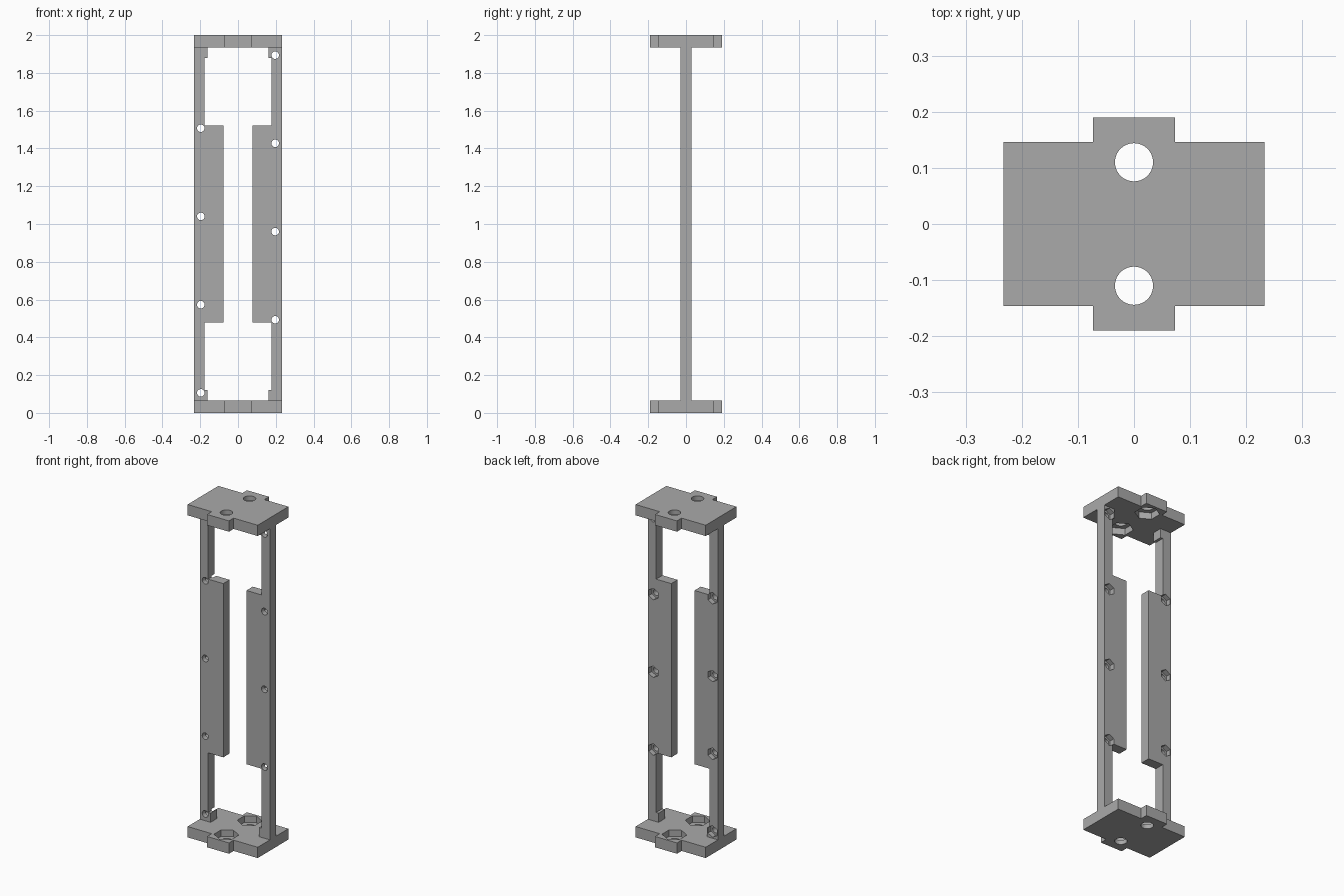
import bpy, bmesh, math
from mathutils import Matrix, Vector

if "Cube" in bpy.data.objects:
    bpy.data.objects.remove(bpy.data.objects["Cube"], do_unlink=True)

grey = bpy.data.materials.new("plain_grey")
grey.use_nodes = True
colour = (0.4, 0.4, 0.4, 1)
grey.diffuse_color = colour
grey.node_tree.nodes["Principled BSDF"].inputs["Base Color"].default_value = colour

HEIGHT, HALF_W, PLATE = 2.0, 0.233, 0.065   # overall height, half width, plate thickness
BAR = 0.03                                  # half depth of the side bars


def make_object(name, bm):
    bmesh.ops.recalc_face_normals(bm, faces=bm.faces)
    mesh = bpy.data.meshes.new(name)
    bm.to_mesh(mesh)
    bm.free()
    mesh.materials.append(grey)
    obj = bpy.data.objects.new(name, mesh)
    bpy.context.collection.objects.link(obj)
    return obj


def extrude_profile(name, points, direction):
    bm = bmesh.new()
    face = bm.faces.new([bm.verts.new(p) for p in points])
    new = bmesh.ops.extrude_face_region(bm, geom=[face])["geom"]
    verts = [v for v in new if isinstance(v, bmesh.types.BMVert)]
    bmesh.ops.translate(bm, verts=verts, vec=direction)
    return make_object(name, bm)


def cut(obj, sides, radius, start, end, spin=0.0):
    """Subtract a prism that runs from start to end."""
    start, end = Vector(start), Vector(end)
    axis = end - start
    turn = axis.to_track_quat('Z', 'Y').to_matrix().to_4x4()
    bm = bmesh.new()
    bmesh.ops.create_cone(bm, cap_ends=True, segments=sides, radius1=radius,
                          radius2=radius, depth=axis.length,
                          matrix=Matrix.Translation((start + end) / 2) @ turn
                          @ Matrix.Rotation(spin, 4, 'Z'))
    cutter = make_object("cutter", bm)
    cutter.hide_render = True
    mod = obj.modifiers.new("cut", 'BOOLEAN')
    mod.operation, mod.solver, mod.object = 'DIFFERENCE', 'EXACT', cutter
    bpy.context.view_layer.objects.active = obj
    bpy.ops.object.modifier_apply(modifier=mod.name)
    bpy.data.objects.remove(cutter, do_unlink=True)


# End plates: cross outline, two bolt holes, hexagonal nut pockets on the inner face
quarter = [(HALF_W, 0.146), (0.073, 0.146), (0.073, 0.19)]
half = quarter + [(-x, y) for x, y in reversed(quarter)]
outline = half + [(-x, -y) for x, y in half]
for name, outer, inner in (("bottom_plate", 0, PLATE), ("top_plate", HEIGHT, HEIGHT - PLATE)):
    step = inner - outer
    plate = extrude_profile(name, [(x, y, outer) for x, y in outline], (0, 0, step))
    for y in (-0.11, 0.11):
        cut(plate, 48, 0.034, (0, y, outer - step), (0, y, inner + step))
        cut(plate, 6, 0.068, (0, y, outer + step * 0.4), (0, y, inner + step))

# Side bars: the left one is the right one turned half a turn about the depth axis
lower = [(HALF_W, PLATE), (0.161, PLATE), (0.161, 0.12), (0.177, 0.12),
         (0.177, 0.478), (0.077, 0.478)]
profile = lower + [(x, HEIGHT - z) for x, z in reversed(lower)]
for name, side in (("left_bar", 1), ("right_bar", -1)):
    bar = extrude_profile(name, [(side * x, -BAR, z) for x, z in profile], (0, 2 * BAR, 0))
    for i in range(4):
        z = 0.106 + 0.467 * i
        if side > 0:
            z = HEIGHT - z
        x = side * 0.197
        cut(bar, 32, 0.02, (x, -0.1, z), (x, 0.1, z))
        # nut pocket on the back
        cut(bar, 6, 0.035, (x, 0.0, z), (x, 0.1, z))

# Flat faces with smooth bores
for name in ("bottom_plate", "top_plate", "left_bar", "right_bar"):
    bpy.ops.object.select_all(action='DESELECT')
    obj = bpy.data.objects[name]
    obj.select_set(True)
    bpy.context.view_layer.objects.active = obj
    bpy.ops.object.shade_smooth_by_angle(angle=math.radians(30))
